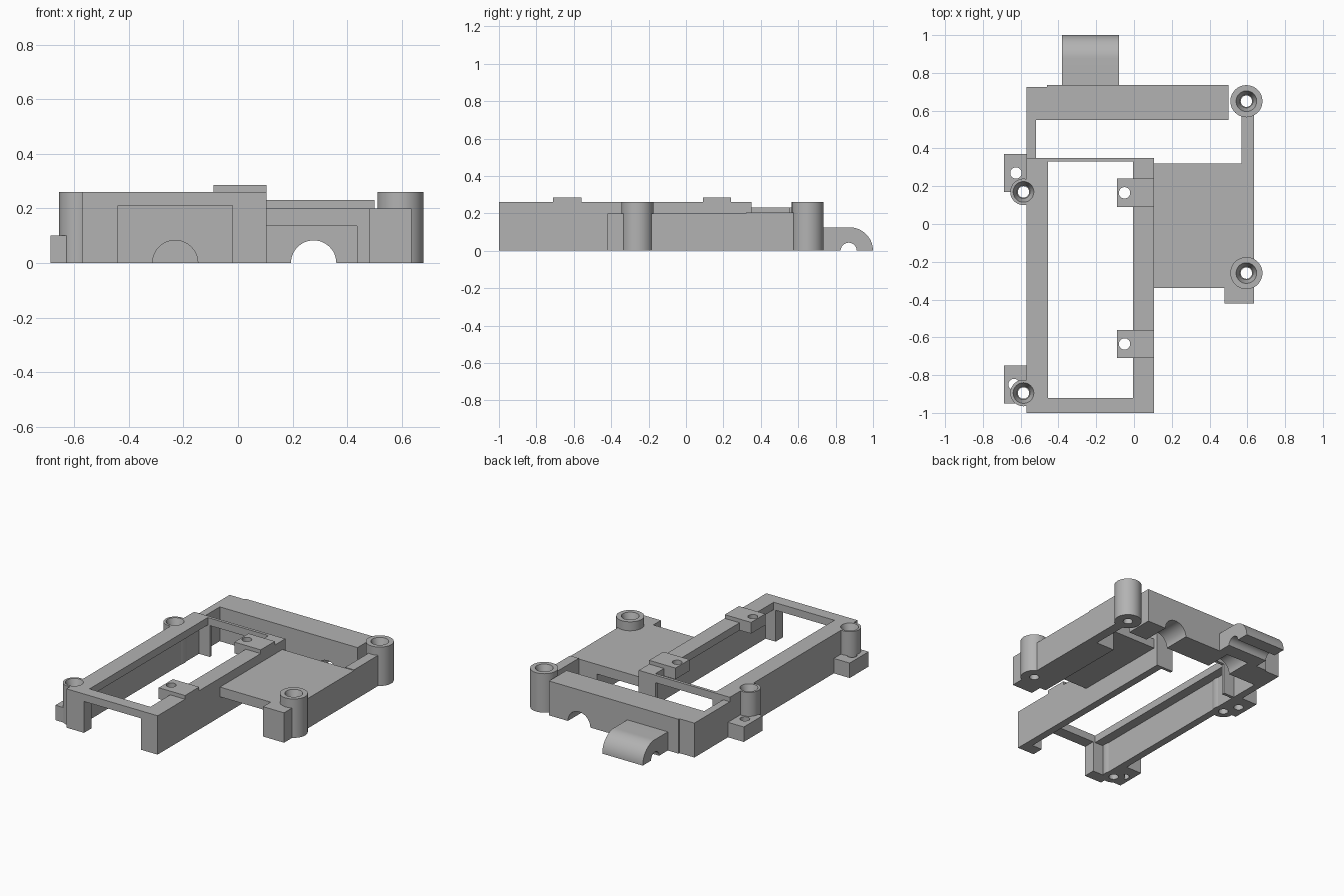
import bpy, bmesh, math
from mathutils import Matrix

cube = bpy.data.objects.get("Cube")
if cube:
    bpy.data.objects.remove(cube, do_unlink=True)

grey = bpy.data.materials.new("plain_grey")
grey.use_nodes = True
GREY = (0.45, 0.45, 0.45, 1)
grey.diffuse_color = GREY
grey.node_tree.nodes["Principled BSDF"].inputs["Base Color"].default_value = GREY


def finish(name, bm):
    bmesh.ops.recalc_face_normals(bm, faces=bm.faces)
    mesh = bpy.data.meshes.new(name)
    bm.to_mesh(mesh)
    bm.free()
    mesh.materials.append(grey)
    obj = bpy.data.objects.new(name, mesh)
    bpy.context.collection.objects.link(obj)
    return obj


def box(name, x, y, z):
    """Block between the given (low, high) pairs."""
    bm = bmesh.new()
    bmesh.ops.create_cube(bm, size=1)
    for v in bm.verts:
        v.co = [pair[0] if c < 0 else pair[1] for c, pair in zip(v.co, (x, y, z))]
    return finish(name, bm)


def drum(name, x, y, z, low_radius, high_radius=None, axis="Z"):
    """Cylinder or cone; the pair gives its extent along its axis."""
    if high_radius is None:
        high_radius = low_radius
    ends = {"X": x, "Y": y, "Z": z}[axis]
    centre = [sum(c) / 2 if isinstance(c, tuple) else c for c in (x, y, z)]
    turn = {"X": Matrix.Rotation(math.pi / 2, 4, "Y"),
            "Y": Matrix.Rotation(math.pi / 2, 4, "X"),
            "Z": Matrix.Identity(4)}[axis]
    bm = bmesh.new()
    bmesh.ops.create_cone(bm, cap_ends=True, segments=48, radius1=low_radius,
                          radius2=high_radius, depth=ends[1] - ends[0],
                          matrix=Matrix.Translation(centre) @ turn)
    return finish(name, bm)


def cut(parts, cutter):
    """Subtract the cutter from every part, then discard it."""
    cutter.hide_render = True
    for part in parts:
        mod = part.modifiers.new("cut", "BOOLEAN")
        mod.operation = "DIFFERENCE"
        mod.solver = "EXACT"
        mod.object = cutter
        graph = bpy.context.evaluated_depsgraph_get()
        mesh = bpy.data.meshes.new_from_object(part.evaluated_get(graph))
        part.modifiers.clear()
        part.data = mesh
    bpy.data.objects.remove(cutter, do_unlink=True)


TOP, LEDGE, PLATE = 0.26, 0.21, 0.2
FRONT, BACK = -1.0, 0.35
tray_y = (FRONT, BACK)

# Long tray: thin side walls, wide top ledges, end bridges and corner legs
outer_wall = box("tray_right_wall", (-0.57, -0.52), tray_y, (0, TOP))
outer_ledge = box("tray_right_ledge", (-0.57, -0.455), tray_y, (LEDGE, TOP))
inner_wall = box("tray_left_wall", (0.055, 0.105), tray_y, (0, TOP))
inner_ledge = box("tray_left_ledge", (-0.005, 0.105), tray_y, (LEDGE, TOP))
legs = []
for end, y in (("front", (FRONT, -0.92)), ("back", (0.33, BACK))):
    box(f"tray_{end}_bridge", (-0.5, 0.05), y, (LEDGE, TOP))
    legs.append(box(f"tray_{end}_right_leg", (-0.57, -0.44), y, (0, LEDGE)))
    box(f"tray_{end}_left_leg", (-0.02, 0.105), y, (0, LEDGE))

# Raised screw tabs over the left ledge
for end, y in (("front", -0.635), ("back", 0.165)):
    tab = box(f"raised_tab_{end}", (-0.09, 0.105), (y - 0.075, y + 0.075), (LEDGE, 0.285))
    cut([tab, inner_ledge], drum("cutter", -0.05, y, (0.1, 0.4), 0.03))

# Side plate with its rail and front foot
plate = box("side_plate", (0.1, 0.45), (-0.34, 0.32), (0.135, PLATE))
rail = box("side_rail", (0.435, 0.635), (-0.34, 0.32), (0, PLATE))
foot = box("side_foot", (0.48, 0.635), (-0.42, -0.34), (0, PLATE))
arm = box("side_arm", (0.57, 0.635), (0.32, 0.65), (0, 0.205))

# Back beam with two arched openings
beam = box("back_beam", (-0.46, 0.5), (0.55, 0.735), (0, 0.23))
box("beam_corner", (-0.57, -0.46), (0.55, 0.725), (0, 0.23))
box("beam_link", (-0.57, -0.52), (BACK, 0.55), (0, 0.23))
for x in (-0.23, 0.277):
    cut([beam], drum("cutter", x, (0.5, 0.8), 0, 0.083, axis="Y"))

# Rounded cable hook: a half-round extrusion with a half-round channel
bm = bmesh.new()
arc = [(0.875 + 0.125 * math.sin(a), 0.125 * math.cos(a))
       for a in (math.pi / 2 * i / 16 for i in range(17))]
outline = [(0.73, 0), (0.73, 0.125)] + arc
face = bm.faces.new([bm.verts.new((-0.38, y, z)) for y, z in outline])
side = bmesh.ops.extrude_face_region(bm, geom=[face])["geom"]
bmesh.ops.translate(bm, vec=(0.3, 0, 0),
                    verts=[g for g in side if isinstance(g, bmesh.types.BMVert)])
hook = finish("cable_hook", bm)
cut([hook], drum("cutter", (-0.5, 0.1), 0.87, 0, 0.043, axis="X"))

# Low mounting ears on the right side
ears = {}
for end, y, hole in (("front", -0.85, (-0.635, -0.85)), ("back", 0.27, (-0.625, 0.27))):
    ears[end] = box(f"mount_ear_{end}", (-0.687, -0.57), (y - 0.1, y + 0.1), (0, 0.1))
    cut([ears[end]], drum("cutter", *hole, (-0.1, 0.2), 0.03))

# Screw posts: drilled through and countersunk, together with what they touch
posts = (
    ("post_right_front", -0.585, -0.895, 0.07, [outer_wall, outer_ledge, ears["front"], legs[0]]),
    ("post_right_back", -0.585, 0.17, 0.07, [outer_wall, outer_ledge, ears["back"]]),
    ("post_left_front", 0.595, -0.26, 0.085, [rail]),
    ("post_left_back", 0.595, 0.65, 0.085, [arm]),
)
for name, x, y, radius, touching in posts:
    post = drum(name, x, y, (0, TOP), radius)
    parts = [post] + touching
    cut(parts, drum("cutter", x, y, (-0.1, 0.4), 0.03))
    cut(parts, drum("cutter", x, y, (0.2, 0.261), 0.035, 0.055))

# Smooth the round surfaces, keep edges sharp
bpy.ops.object.select_all(action="DESELECT")
for obj in bpy.context.scene.objects:
    if obj.type == "MESH" and grey.name in obj.data.materials:
        obj.select_set(True)
        bpy.context.view_layer.objects.active = obj
bpy.ops.object.shade_smooth_by_angle(angle=math.radians(30))
